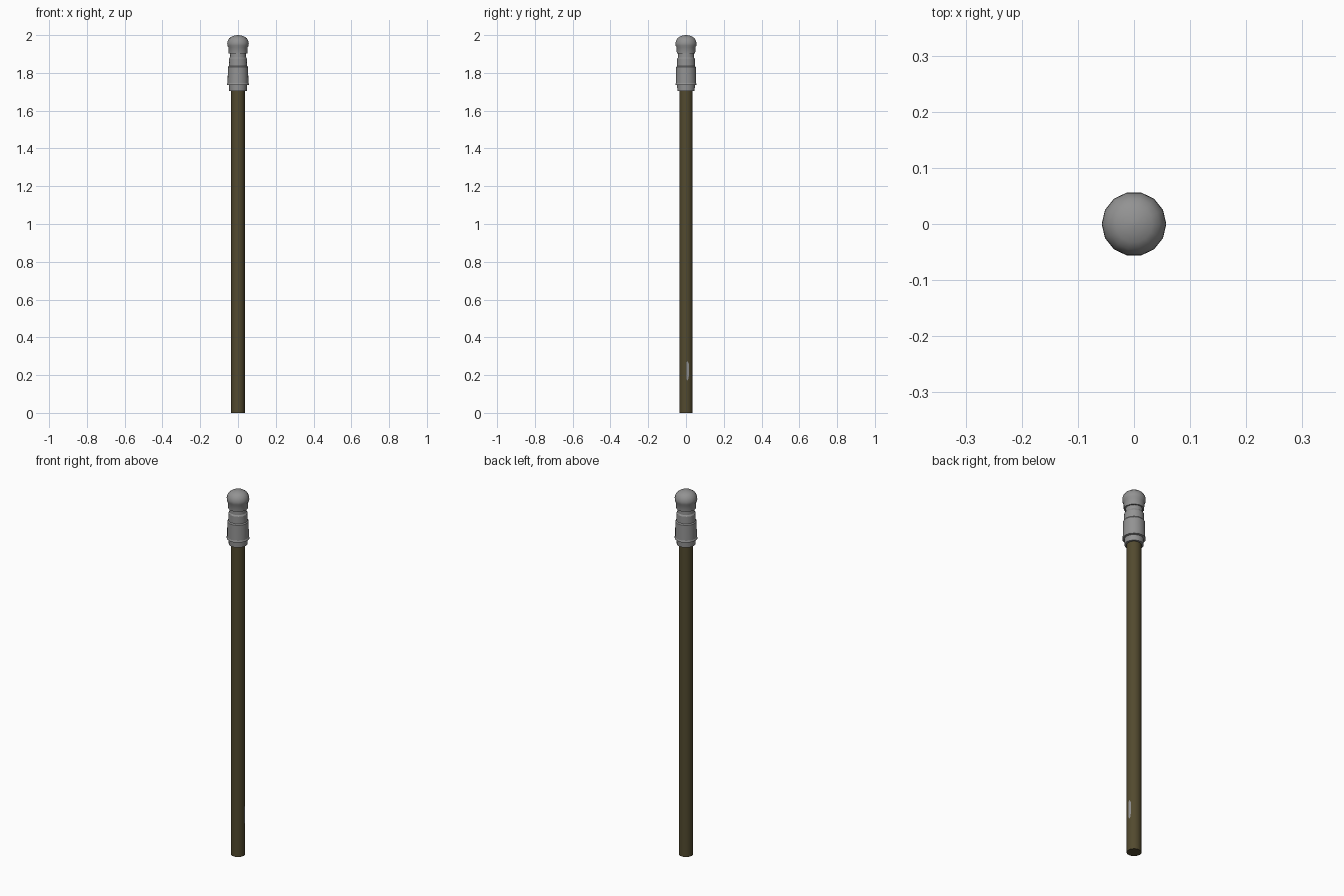
import bpy, bmesh, math

if "Cube" in bpy.data.objects:
    bpy.data.objects.remove(bpy.data.objects["Cube"])

SIDES = 14


def material(name, rgb):
    m = bpy.data.materials.new(name)
    m.diffuse_color = (*rgb, 1)
    m.use_nodes = True
    m.node_tree.nodes["Principled BSDF"].inputs["Base Color"].default_value = m.diffuse_color
    return m


def finish(name, bm, mat):
    bmesh.ops.recalc_face_normals(bm, faces=bm.faces)
    me = bpy.data.meshes.new(name)
    bm.to_mesh(me)
    bm.free()
    ob = bpy.data.objects.new(name, me)
    bpy.context.collection.objects.link(ob)
    me.materials.append(mat)
    bpy.ops.object.select_all(action='DESELECT')
    ob.select_set(True)
    bpy.context.view_layer.objects.active = ob
    bpy.ops.object.shade_smooth_by_angle(angle=math.radians(32))
    return ob


def lathe(name, profile, mat):
    # stacked rings of (radius, height), capped at both ends
    bm = bmesh.new()
    rings = [[bm.verts.new((r * math.cos(2 * math.pi * i / SIDES),
                            r * math.sin(2 * math.pi * i / SIDES), z))
              for i in range(SIDES)] for r, z in profile]
    for a, b in zip(rings, rings[1:]):
        for i in range(SIDES):
            j = (i + 1) % SIDES
            bm.faces.new((a[i], a[j], b[j], b[i]))
    bm.faces.new(rings[0])
    bm.faces.new(rings[-1])
    return finish(name, bm, mat)


wood = material("dark wood", (0.085, 0.068, 0.028))
steel = material("grey metal", (0.29, 0.29, 0.29))

# Wooden handle
lathe("shaft", [(0.036, 0), (0.036, 1.72)], wood)

# Metal socket with a lower ring, a lip and a stepped neck
lathe("socket", [(0.036, 1.705), (0.047, 1.705), (0.048, 1.735), (0.0575, 1.737),
                 (0.057, 1.743), (0.055, 1.746), (0.0535, 1.83), (0.049, 1.836),
                 (0.048, 1.875), (0.043, 1.882), (0.042, 1.91)], steel)

# Rounded knob
lathe("knob", [(0.042, 1.903), (0.050, 1.903), (0.051, 1.935), (0.0565, 1.945),
               (0.057, 1.957), (0.054, 1.970), (0.046, 1.984), (0.033, 1.993),
               (0.017, 1.998), (0.004, 2.0)], steel)

# Thin lens-shaped metal sliver let into the right side of the shaft
bm = bmesh.new()
outline = [(0.002, 0.18), (0.010, 0.17), (0.016, 0.20), (0.015, 0.26), (0.008, 0.275), (0.002, 0.265)]
# lies just proud of the facet, following its slope
face = bm.faces.new([bm.verts.new((0.0362 - y * math.tan(math.pi / SIDES), y, z)) for y, z in outline])
ext = bmesh.ops.extrude_face_region(bm, geom=[face])
for v in ext["geom"]:
    if isinstance(v, bmesh.types.BMVert):
        v.co.x -= 0.003
finish("metal_sliver", bm, steel)
